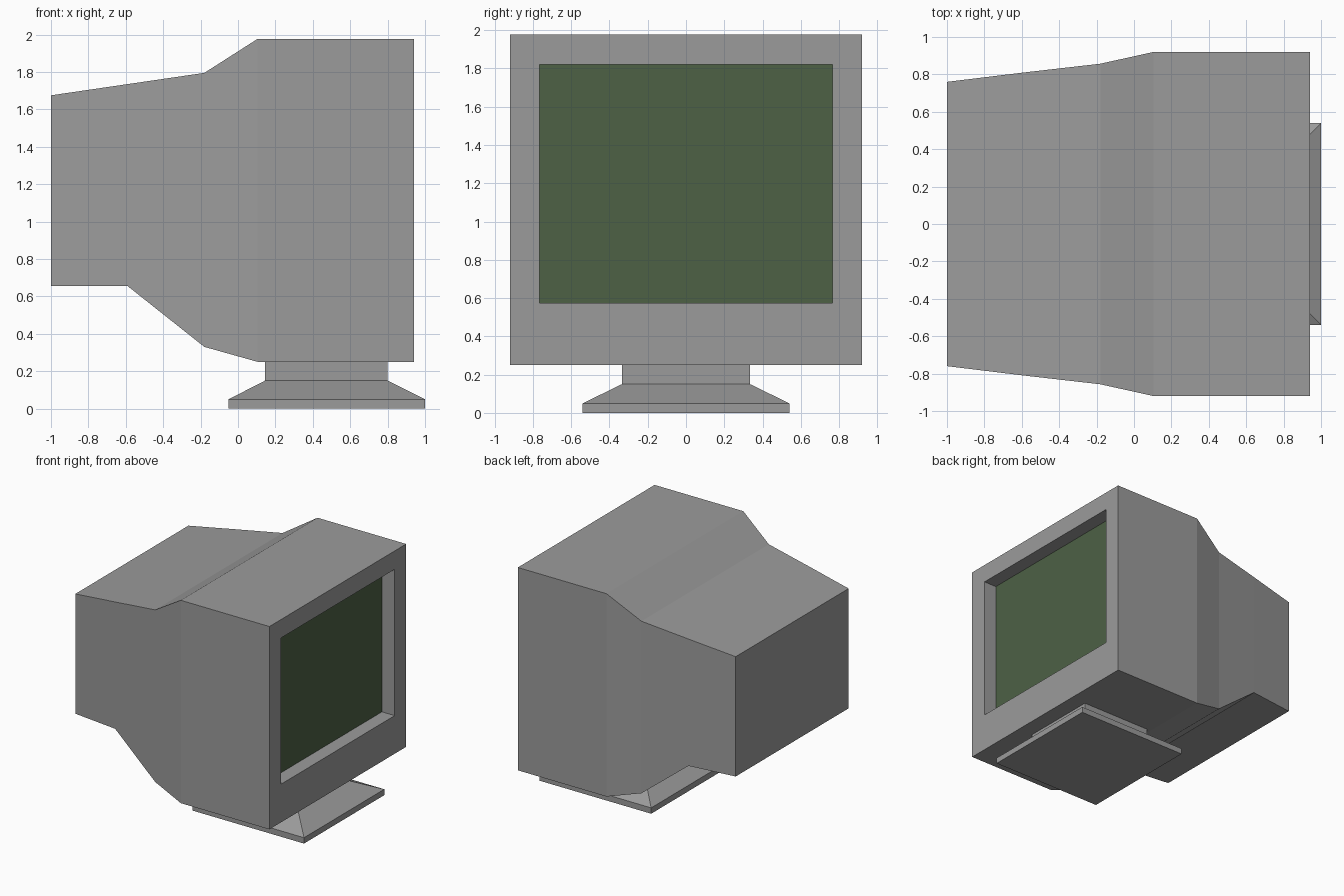
import bpy, bmesh

if "Cube" in bpy.data.objects:
    bpy.data.objects.remove(bpy.data.objects["Cube"])

def material(name, rgb):
    m = bpy.data.materials.new(name)
    m.diffuse_color = (*rgb, 1)
    m.use_nodes = True
    m.node_tree.nodes["Principled BSDF"].inputs["Base Color"].default_value = m.diffuse_color
    return m

casing_grey = material("casing grey", (0.33, 0.33, 0.33))
screen_green = material("screen green", (0.075, 0.12, 0.06))

def ring(bm, pts):
    return [bm.verts.new(p) for p in pts]

def bridge(bm, a, b):
    n = len(a)
    return [bm.faces.new((a[i], a[(i + 1) % n], b[(i + 1) % n], b[i])) for i in range(n)]

def finish(bm, name, mats):
    bmesh.ops.recalc_face_normals(bm, faces=bm.faces)
    me = bpy.data.meshes.new(name)
    bm.to_mesh(me)
    bm.free()
    for m in mats:
        me.materials.append(m)
    ob = bpy.data.objects.new(name, me)
    bpy.context.collection.objects.link(ob)
    return ob

def side_rect(x, y, z0, z1):
    return [(x, -y, z0), (x, y, z0), (x, y, z1), (x, -y, z1)]

def flat_rect(x0, x1, y, z):
    return [(x0, -y, z), (x1, -y, z), (x1, y, z), (x0, y, z)]

def loft(name, sections, mats, cap_last=True):
    bm = bmesh.new()
    rings = [ring(bm, s) for s in sections]
    for a, b in zip(rings, rings[1:]):
        bridge(bm, a, b)
    bm.faces.new(rings[0])
    last = bm.faces.new(rings[-1])
    last.material_index = len(mats) - 1
    return finish(bm, name, mats)

# Monitor housing: tapered tube cover, front box, bezel and recessed screen
loft("monitor_housing", [
    side_rect(-1.0, 0.76, 0.655, 1.675),
    side_rect(-0.59, 0.81, 0.655, 1.735),
    side_rect(-0.18, 0.857, 0.33, 1.795),
    side_rect(0.105, 0.92, 0.25, 1.977),
    side_rect(0.94, 0.92, 0.25, 1.977),
    side_rect(0.94, 0.765, 0.575, 1.82),
    side_rect(0.82, 0.765, 0.575, 1.82),
], [casing_grey, screen_green])

# Stand: slab foot, sloped shoulder and neck
loft("stand", [
    flat_rect(-0.05, 1.0, 0.54, 0.0),
    flat_rect(-0.05, 1.0, 0.54, 0.05),
    flat_rect(0.145, 0.80, 0.335, 0.15),
    flat_rect(0.145, 0.80, 0.335, 0.25),
], [casing_grey])
